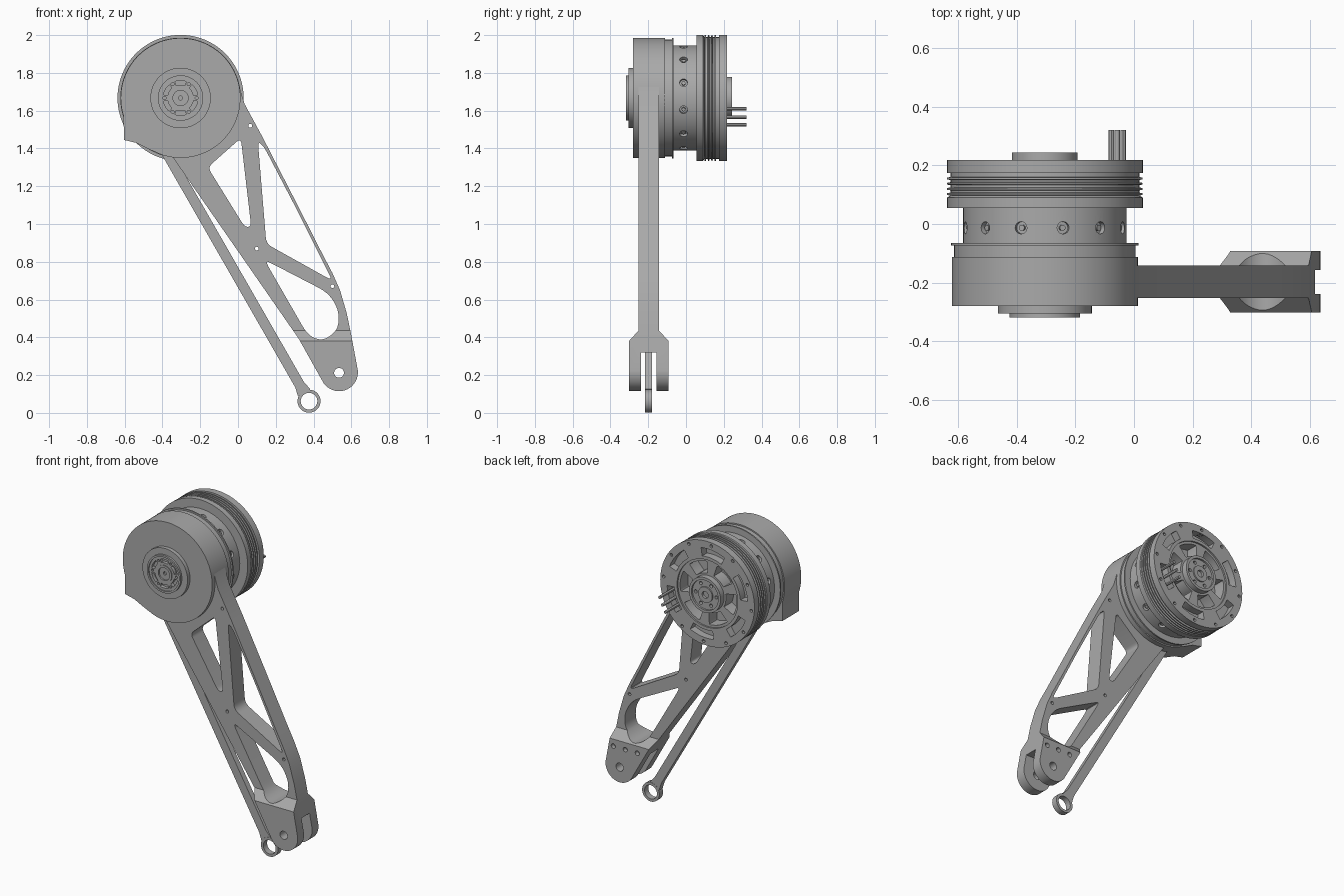
import bpy, bmesh, math
from mathutils import Vector, Matrix

if "Cube" in bpy.data.objects:
    bpy.data.objects.remove(bpy.data.objects["Cube"], do_unlink=True)

GREY = (0.4, 0.4, 0.4, 1)
metal = bpy.data.materials.new("machined grey metal")
metal.use_nodes = True
metal.diffuse_color = GREY
metal.node_tree.nodes["Principled BSDF"].inputs["Base Color"].default_value = GREY

CX, CZ = -0.304, 1.667          # motor axis, parallel to y


def finish(name, bm):
    bmesh.ops.recalc_face_normals(bm, faces=bm.faces)
    mesh = bpy.data.meshes.new(name)
    bm.to_mesh(mesh)
    bm.free()
    mesh.materials.append(metal)
    obj = bpy.data.objects.new(name, mesh)
    bpy.context.collection.objects.link(obj)
    return obj


def add_prism(bm, pts, lo, hi, axis="y"):
    """Extrude a 2D outline along y (points are x, z) or along x (points are y, z)."""
    place = (lambda p: (p[0], lo, p[1])) if axis == "y" else (lambda p: (lo, p[0], p[1]))
    step = (0, hi - lo, 0) if axis == "y" else (hi - lo, 0, 0)
    face = bm.faces.new([bm.verts.new(place(p)) for p in pts])
    out = bmesh.ops.extrude_face_region(bm, geom=[face])
    verts = [v for v in out["geom"] if isinstance(v, bmesh.types.BMVert)]
    bmesh.ops.translate(bm, verts=verts, vec=step)


def prisms(name, outlines, lo, hi, axis="y"):
    bm = bmesh.new()
    for pts in outlines:
        add_prism(bm, pts, lo, hi, axis)
    return finish(name, bm)


def lathe(name, profile, steps=96):
    """Turn a list of (radius, y) points about the motor axis."""
    bm = bmesh.new()
    verts = [bm.verts.new((CX + r, y, CZ)) for r, y in profile]
    edges = [bm.edges.new(pair) for pair in zip(verts, verts[1:])]
    bmesh.ops.spin(bm, geom=verts + edges, cent=(CX, 0, CZ), axis=(0, 1, 0),
                   angle=math.tau, steps=steps)
    bmesh.ops.remove_doubles(bm, verts=bm.verts, dist=1e-5)
    return finish(name, bm)


def cut(obj, cutter):
    mod = obj.modifiers.new("cut", "BOOLEAN")
    mod.operation, mod.solver, mod.object = "DIFFERENCE", "EXACT", cutter
    bpy.context.view_layer.objects.active = obj
    bpy.ops.object.modifier_apply(modifier=mod.name)
    bpy.data.objects.remove(cutter, do_unlink=True)


def polar(r, deg, x=CX, z=CZ):
    a = math.radians(deg)
    return (x + r * math.cos(a), z + r * math.sin(a))


def circle(x, z, r, n=32):
    return [polar(r, 360 * i / n, x, z) for i in range(n)]


def ring_of_circles(count, dist, r, start=0, n=16):
    return [circle(*polar(dist, start + 360 * i / count), r, n) for i in range(count)]


def sector(r0, r1, mid, span, n=8):
    angles = [mid - span / 2 + span * i / n for i in range(n + 1)]
    return [polar(r0, a) for a in angles] + [polar(r1, a) for a in reversed(angles)]


def ring_of_sectors(count, r0, r1, span, start=0):
    return [sector(r0, r1, start + 360 * i / count, span) for i in range(count)]


def rounded(pts, radius, n=5):
    """Soften each corner of an outline with a short curve."""
    out = []
    for i, p in enumerate(pts):
        p, a, b = Vector(p), Vector(pts[i - 1]), Vector(pts[(i + 1) % len(pts)])
        s = p + (a - p).normalized() * min(radius, (a - p).length * 0.45)
        e = p + (b - p).normalized() * min(radius, (b - p).length * 0.45)
        for k in range(n + 1):
            t = k / n
            out.append(tuple(s * (1 - t) ** 2 + p * 2 * t * (1 - t) + e * t * t))
    return out


# Front housing with the corner spur
spur = [(-0.604, 1.445), (-0.54, 1.43), (-0.47, 1.395)]
arc = [polar(0.317, -108 + 306 * i / 84) for i in range(85)]
prisms("front_housing", [arc + spur], -0.28, -0.112)

# Front output boss with slots and screw holes
boss = lathe("output_boss", [(0, -0.27), (0.16, -0.27), (0.16, -0.305), (0.12, -0.305),
             (0.12, -0.318), (0.108, -0.318), (0.108, -0.311), (0.055, -0.311),
             (0.055, -0.316), (0.04, -0.316), (0.04, -0.306), (0, -0.306)], 64)
cut(boss, prisms("slot_cutter", ring_of_sectors(6, 0.07, 0.092, 38, 30), -0.4, -0.29))
cut(boss, prisms("screw_cutter", ring_of_circles(6, 0.085, 0.008, 0, 12)
                 + [circle(CX, CZ, 0.011, 16)], -0.4, -0.295))

# Stepped collar and waist of the motor
lathe("motor_collar", [(0, -0.12), (0.309, -0.12), (0.309, -0.074), (0.319, -0.074),
                       (0.319, -0.065), (0.27, -0.065), (0, -0.065)])
waist = lathe("motor_waist", [(0, -0.07), (0.278, -0.07), (0.278, 0.06), (0, 0.06)])
bm_holes, bm_screws = bmesh.new(), bmesh.new()
for i in range(12):
    x, z = polar(0.278, 17 + 30 * i)
    out = Vector((x - CX, 0, z - CZ)).normalized()
    turn = out.to_track_quat("Z", "Y").to_matrix().to_4x4()
    for bm, r, inset, depth in ((bm_holes, 0.021, 0, 0.04), (bm_screws, 0.01, 0.017, 0.02)):
        spot = Matrix.Translation(Vector((x, -0.013, z)) - out * inset)
        bmesh.ops.create_cone(bm, cap_ends=True, segments=16, radius1=r, radius2=r,
                              depth=depth, matrix=spot @ turn)
cut(waist, finish("waist_hole_cutter", bm_holes))
finish("waist_screws", bm_screws)

# Rear rotor: finned rim, recessed spoked cover, raised hub
profile = [(0, 0.055), (0.334, 0.055), (0.334, 0.09)]
for i in range(4):
    y = 0.102 + 0.0177 * i
    profile += [(0.322, y - 0.005), (0.333, y - 0.003), (0.333, y + 0.003), (0.322, y + 0.005)]
profile += [(0.322, 0.174), (0.334, 0.174), (0.334, 0.218), (0.215, 0.218), (0.215, 0.208),
            (0.112, 0.208), (0.112, 0.244), (0.095, 0.244), (0.095, 0.232), (0.05, 0.232),
            (0.05, 0.24), (0.022, 0.24), (0.022, 0.225), (0, 0.225)]
rotor = lathe("rear_rotor", profile)
cut(rotor, prisms("window_cutter", [rounded(s, 0.006, 2) for s in
                  ring_of_sectors(6, 0.125, 0.2, 40, 8)], 0.13, 0.3))
cut(rotor, prisms("pocket_cutter", ring_of_sectors(6, 0.235, 0.287, 34, 38), 0.17, 0.3))
cut(rotor, prisms("rim_screw_cutter", ring_of_circles(12, 0.312, 0.01, 5, 12), 0.2, 0.3))
cut(rotor, prisms("hub_screw_cutter", ring_of_circles(6, 0.073, 0.011, 0, 12), 0.21, 0.3))

# Three motor wires
prisms("motor_wires", [circle(x, z, 0.0095, 12) for x, z in
       ((-0.077, 1.525), (-0.057, 1.566), (-0.037, 1.61))], 0.15, 0.321)

# Leg arm: full-width outline, thinned above the fork
tip = [polar(0.1, 5 - 150 * i / 20, 0.535, 0.215) for i in range(21)]
outline = [(-0.3, 1.6), (0.0, 1.75), (0.035, 1.635), (0.13, 1.46), (0.3, 1.13), (0.45, 0.835),
           (0.5, 0.74), (0.54, 0.65), (0.575, 0.53), (0.6, 0.41)] + tip + \
          [(0.32, 0.395), (-0.35, 1.36)]
arm = prisms("leg_arm", [outline], -0.302, -0.092)
front_side = [(-0.5, 2), (-0.252, 2), (-0.252, 0.435), (-0.302, 0.38), (-0.5, 0.38)]
back_side = [(-0.394 - y, z) for y, z in front_side]
cut(arm, prisms("side_cutter", [front_side, back_side], -1, 1, "x"))
windows = [
    rounded([(-0.16, 1.3), (0.015, 1.455), (0.07, 0.985), (0.035, 0.985)], 0.03),
    rounded([(0.105, 1.44), (0.14, 1.405), (0.32, 1.06), (0.5, 0.7), (0.15, 0.895)], 0.035),
    rounded([(0.14, 0.81), (0.19, 0.785), (0.48, 0.635), (0.535, 0.54), (0.53, 0.44),
             (0.45, 0.38), (0.37, 0.41)], 0.06),
]
cut(arm, prisms("arm_window_cutter", windows, -0.5, 0.2))
slot = [(-0.238, -0.1), (-0.156, -0.1), (-0.156, 0.32), (-0.238, 0.32)]
cut(arm, prisms("fork_slot_cutter", [slot], -1, 1, "x"))
small = [circle(x, z, 0.01, 12) for x, z in ((0.065, 1.52), (0.1, 0.87), (0.5, 0.67))]
cut(arm, prisms("pin_hole_cutter", small + [circle(0.535, 0.212, 0.026)], -0.5, 0.2))
cut(arm, prisms("fork_bolt_cutter", [circle(x, 0.335, 0.015, 16) for x in
                                     (0.41, 0.495, 0.58)], -0.12, 0.1))

# Push rod with an eye at its lower end
ex, ez = 0.376, 0.062
top, eye = Vector((-0.42, 1.45)), Vector((ex, ez))
side = (eye - top).normalized().orthogonal() * 0.027
end = eye - (eye - top).normalized() * 0.052
flare = eye - (eye - top).normalized() * 0.1
prisms("push_rod", [[top + side, flare + side, end + side * 1.4,
                     end - side * 1.4, flare - side, top - side]], -0.217, -0.181)
rod_eye = prisms("push_rod_eye", [circle(ex, ez, 0.061, 40)], -0.218, -0.18)
cut(rod_eye, prisms("eye_cutter", [circle(ex, ez, 0.044, 40)], -0.5, 0.2))

# Smooth the round faces and keep the edges crisp
bpy.ops.object.select_all(action="DESELECT")
for obj in bpy.context.scene.objects:
    if obj.type == "MESH" and metal.name in obj.data.materials:
        obj.select_set(True)
        bpy.context.view_layer.objects.active = obj
bpy.ops.object.shade_smooth_by_angle(angle=math.radians(30))
